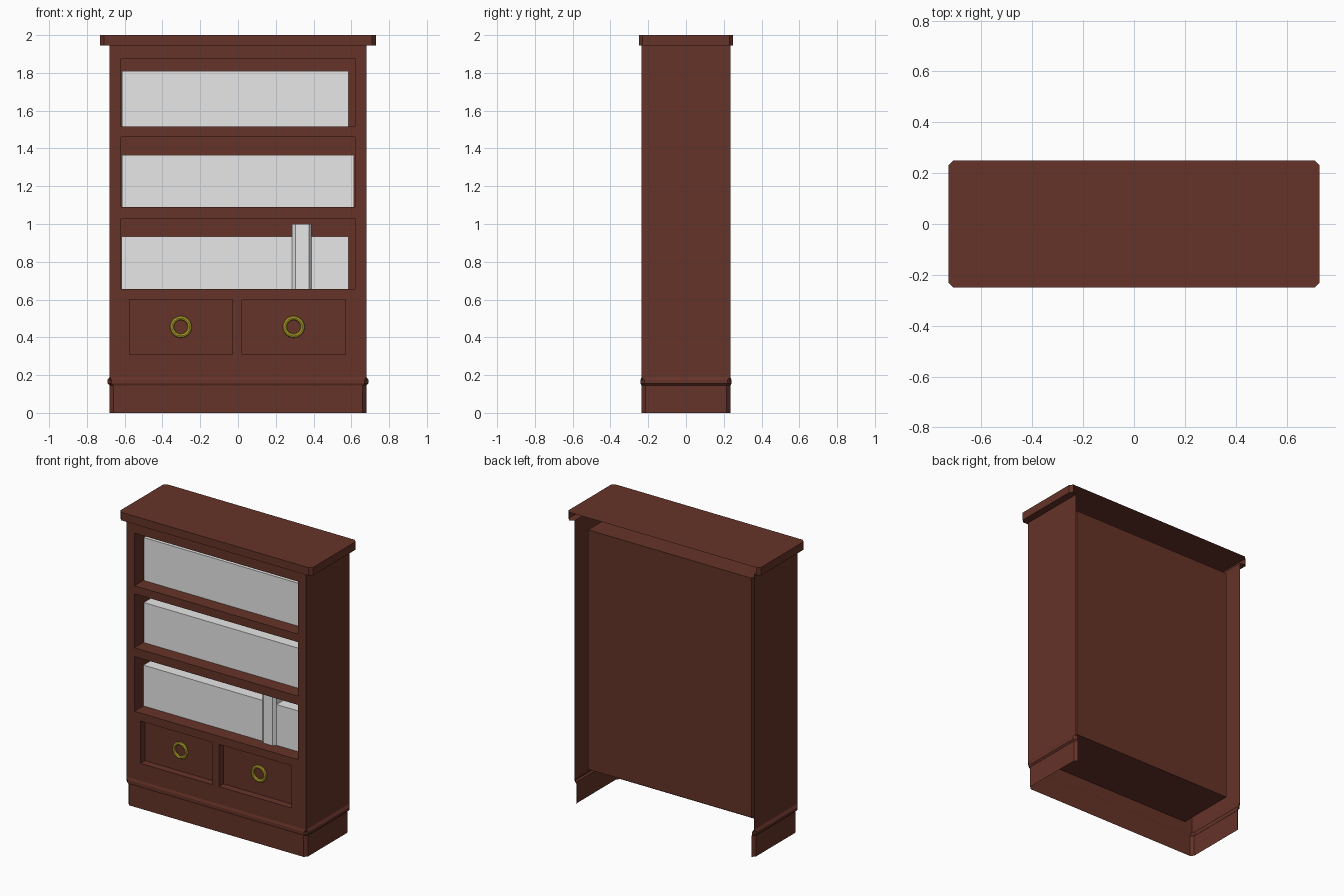
import bpy, bmesh, math

if "Cube" in bpy.data.objects:
    bpy.data.objects.remove(bpy.data.objects["Cube"])


def material(name, rgb):
    m = bpy.data.materials.new(name)
    m.diffuse_color = (*rgb, 1)
    m.use_nodes = True
    m.node_tree.nodes["Principled BSDF"].inputs["Base Color"].default_value = m.diffuse_color
    return m


WOOD = material("mahogany", (0.13, 0.033, 0.021))
PAPER = material("plain_grey", (0.8, 0.8, 0.8))
BRASS = material("brass", (0.48, 0.39, 0.025))


def finish(bm, name, mat):
    bmesh.ops.remove_doubles(bm, verts=bm.verts, dist=0.0002)
    me = bpy.data.meshes.new(name)
    bm.to_mesh(me)
    bm.free()
    me.materials.append(mat)
    ob = bpy.data.objects.new(name, me)
    bpy.context.collection.objects.link(ob)
    return ob


def quad(bm, *pts):
    return bm.faces.new([bm.verts.new(p) for p in pts])


def box(name, x0, x1, y0, y1, z0, z1, mat):
    bm = bmesh.new()
    bmesh.ops.create_cube(bm, size=1)
    for v in bm.verts:
        v.co = (x1 if v.co.x > 0 else x0, y1 if v.co.y > 0 else y0, z1 if v.co.z > 0 else z0)
    return finish(bm, name, mat)


def skirt(name, levels, cap=False):
    """Open-backed trim round the sides and front: levels are (half width, half depth, z, chamfer)."""
    bm = bmesh.new()
    rows = []
    for w, d, z, c in levels:
        half = [(-w + c, d), (-w, d - c), (-w, c - d), (-w + c, -d)]
        path = half + [(-x, y) for x, y in reversed(half)]
        rows.append([bm.verts.new((x, y, z)) for x, y in path])
    for a, b in zip(rows, rows[1:]):
        for i in range(7):
            bm.faces.new((a[i], a[i + 1], b[i + 1], b[i]))
    if cap:
        bm.faces.new(rows[-1])
    return finish(bm, name, WOOD)


F, B = -0.235, 0.175      # face frame and back panel
W, IN = 0.68, 0.62        # outer and inner half widths
shelves = [(0.655, 1.03), (1.09, 1.46), (1.515, 1.875)]
drawers = [(-0.575, -0.03), (0.02, 0.57)]
DZ0, DZ1, DY = 0.31, 0.60, -0.185

# Face frame with shelf and drawer openings
holes = [(-IN, IN, a, b) for a, b in shelves] + [(a, b, DZ0, DZ1) for a, b in drawers]
xs = sorted({-W, W} | {h for r in holes for h in r[:2]})
zs = sorted({0.17, 1.945} | {h for r in holes for h in r[2:]})
bm = bmesh.new()
for x0, x1 in zip(xs, xs[1:]):
    for z0, z1 in zip(zs, zs[1:]):
        cx, cz = (x0 + x1) / 2, (z0 + z1) / 2
        if not any(a < cx < b and c < cz < d for a, b, c, d in holes):
            quad(bm, (x0, F, z0), (x1, F, z0), (x1, F, z1), (x0, F, z1))
bmesh.ops.remove_doubles(bm, verts=bm.verts, dist=0.0002)
bmesh.ops.dissolve_limit(bm, angle_limit=0.01, verts=bm.verts, edges=bm.edges)
finish(bm, "face_frame", WOOD)

# Outer side panels
for s, side in ((-1, "left"), (1, "right")):
    bm = bmesh.new()
    p = [(s * W, F, 0.17), (s * W, -F, 0.17), (s * W, -F, 1.945), (s * W, F, 1.945)]
    quad(bm, *p[::s])
    finish(bm, side + "_side_panel", WOOD)

# Inner carcass: open-fronted box
carcass = box("inner_carcass", -IN, IN, F, B, 0.235, 1.875, WOOD)
bm = bmesh.new()
bm.from_mesh(carcass.data)
bm.normal_update()
bmesh.ops.delete(bm, geom=[f for f in bm.faces if f.normal.y < -0.5], context='FACES')
bm.to_mesh(carcass.data)
bm.free()

# Shelf boards: floor and ceiling surfaces between the openings
bm = bmesh.new()
for z, up in ((0.655, 1), (1.03, -1), (1.09, 1), (1.46, -1), (1.515, 1)):
    quad(bm, *[(-IN, F, z), (IN, F, z), (IN, B, z), (-IN, B, z)][::up])
finish(bm, "shelf_boards", WOOD)

# Recessed drawer fronts with ring pulls
for (x0, x1), side in zip(drawers, ("left", "right")):
    bm = bmesh.new()
    outer = [(x0, DZ0), (x1, DZ0), (x1, DZ1), (x0, DZ1)]
    quad(bm, *[(x, DY, z) for x, z in outer])
    for (xa, za), (xb, zb) in zip(outer, outer[1:] + outer[:1]):
        quad(bm, (xa, F, za), (xb, F, zb), (xb, DY, zb), (xa, DY, za))
    finish(bm, side + "_drawer_front", WOOD)
    bpy.ops.mesh.primitive_torus_add(
        major_radius=0.047, minor_radius=0.011, major_segments=24, minor_segments=8,
        location=((x0 + x1) / 2, DY - 0.008, 0.455), rotation=(math.pi / 2, 0, 0))
    ring = bpy.context.object
    ring.name = side + "_ring_pull"
    ring.data.materials.append(BRASS)
    bpy.ops.object.shade_smooth_by_angle()

# Plinth with moulding, and overhanging top
skirt("plinth", [(0.68, 0.235, 0, 0.02), (0.68, 0.235, 0.145, 0.02), (0.69, 0.24, 0.155, 0.02),
                 (0.69, 0.24, 0.175, 0.02), (0.68, 0.235, 0.19, 0.002)])
skirt("top_board", [(0.68, 0.235, 1.945, 0.002), (0.73, 0.25, 1.945, 0.02), (0.73, 0.25, 2.0, 0.02)], cap=True)

# Rows of books
box("lower_books", -0.618, 0.585, -0.14, 0.10, 0.656, 0.935, PAPER)
box("middle_books", -0.615, 0.615, -0.14, 0.10, 1.091, 1.365, PAPER)
box("upper_books", -0.615, 0.585, -0.14, 0.10, 1.516, 1.81, PAPER)

# Tall book with a bevelled spine
bm = bmesh.new()
plan = [(0.285, -0.14), (0.305, -0.16), (0.375, -0.16), (0.39, -0.14), (0.39, 0.02), (0.285, 0.02)]
face = bm.faces.new([bm.verts.new((x, y, 0.656)) for x, y in plan])
ext = bmesh.ops.extrude_face_region(bm, geom=[face])
bmesh.ops.translate(bm, vec=(0, 0, 0.344), verts=[v for v in ext["geom"] if isinstance(v, bmesh.types.BMVert)])
bmesh.ops.recalc_face_normals(bm, faces=bm.faces)
finish(bm, "tall_book", PAPER)
